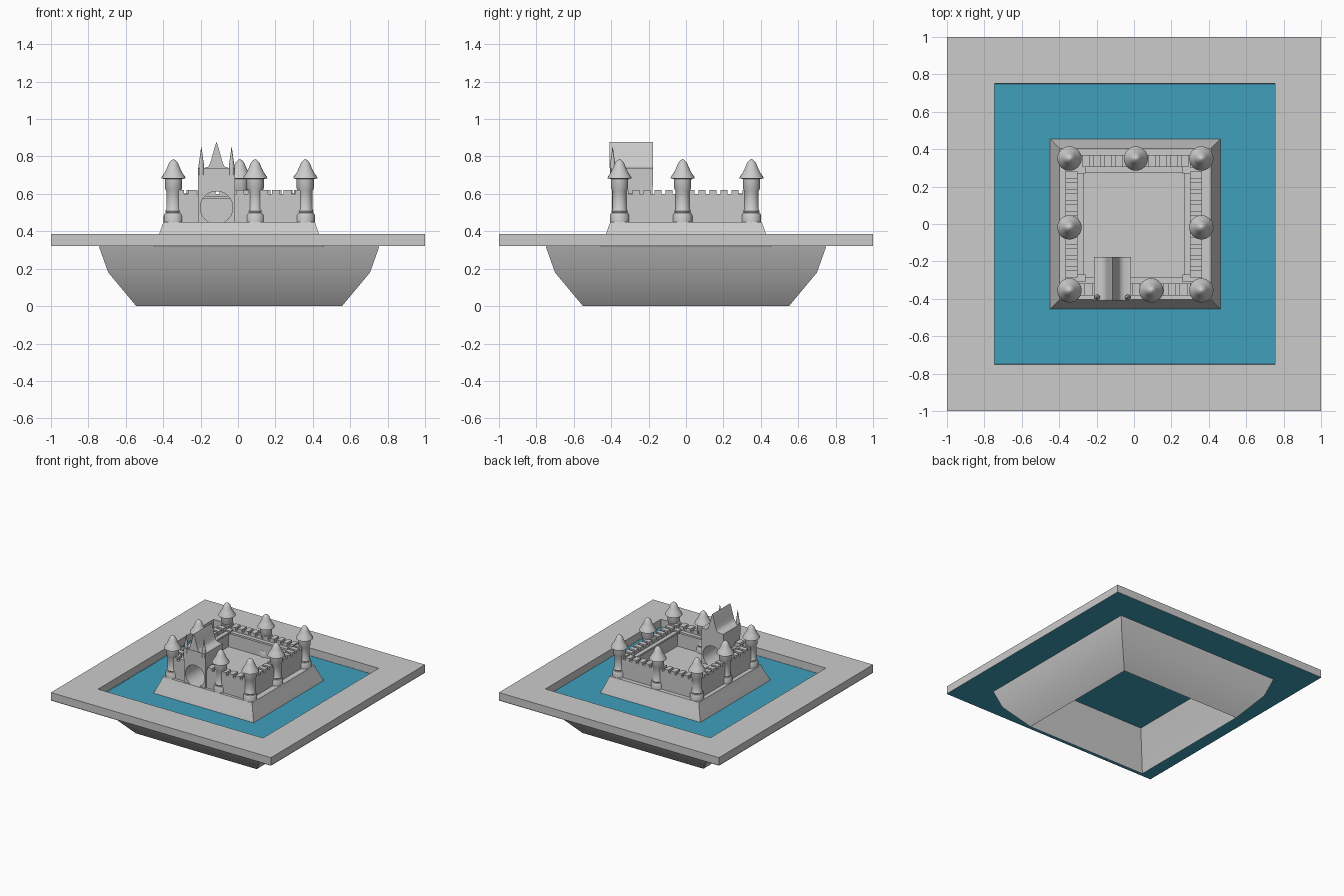
import bpy, bmesh, math

if "Cube" in bpy.data.objects:
    bpy.data.objects.remove(bpy.data.objects["Cube"])

CX = 0.006   # small sideways offset of the island


def finish(name, bm, smooth=None, mat=None, recalc=True):
    if recalc:
        bmesh.ops.recalc_face_normals(bm, faces=bm.faces[:])
    me = bpy.data.meshes.new(name)
    bm.to_mesh(me)
    bm.free()
    ob = bpy.data.objects.new(name, me)
    bpy.context.collection.objects.link(ob)
    if smooth:
        me.shade_smooth()
        me.set_sharp_from_angle(angle=math.radians(smooth))
    if mat:
        me.materials.append(mat)
    return ob


def add_box(bm, x0, x1, y0, y1, z0, z1):
    vs = bmesh.ops.create_cube(bm, size=1)["verts"]
    for v in vs:
        v.co = ((x0, x1)[v.co.x > 0], (y0, y1)[v.co.y > 0], (z0, z1)[v.co.z > 0])


def square_rings(bm, profile, cx, close=False, cap=False):
    """Join square loops given as (half width, height)."""
    loops = [[bm.verts.new((cx + sx * w, sy * w, z))
              for sx, sy in ((-1, -1), (1, -1), (1, 1), (-1, 1))] for w, z in profile]
    pairs = list(zip(loops, loops[1:])) + ([(loops[-1], loops[0])] if close else [])
    for a, b in pairs:
        for i in range(4):
            j = (i + 1) % 4
            bm.faces.new((a[i], a[j], b[j], b[i]))
    if cap:
        bm.faces.new(loops[-1])


def lathe(name, profile, x, y, seg=24):
    bm = bmesh.new()
    rings = [[bm.verts.new((x + r * math.cos(2 * math.pi * i / seg),
                            y + r * math.sin(2 * math.pi * i / seg), z))
              for i in range(seg)] for r, z in profile]
    for a, b in zip(rings, rings[1:]):
        for i in range(seg):
            j = (i + 1) % seg
            bm.faces.new((a[i], a[j], b[j], b[i]))
    bm.faces.new(rings[0])
    bm.faces.new(rings[-1])
    return finish(name, bm, 35)


def extrude_y(name, points, cx, y0, y1, smooth=None):
    """Push an x-z outline from y0 to y1."""
    bm = bmesh.new()
    f = bm.faces.new([bm.verts.new((cx + x, y0, z)) for x, z in points])
    new = bmesh.ops.extrude_face_region(bm, geom=[f])["geom"]
    for v in new:
        if isinstance(v, bmesh.types.BMVert):
            v.co.y = y1
    return finish(name, bm, smooth)


# Water sheet
blue = bpy.data.materials.new("water_blue")
blue.diffuse_color = (0.05, 0.35, 0.50, 1)
blue.use_nodes = True
blue.node_tree.nodes["Principled BSDF"].inputs["Base Color"].default_value = blue.diffuse_color
bm = bmesh.new()
bmesh.ops.create_grid(bm, x_segments=1, y_segments=1, size=1)
for v in bm.verts:
    v.co.z = 0.319
finish("water", bm, mat=blue, recalc=False)

# Square border slab
bm = bmesh.new()
square_rings(bm, [(1, 0.32), (1, 0.385)], 0)
lo_hi = [(0.75, 0.385), (0.75, 0.32)]
bm.free()
bm = bmesh.new()
square_rings(bm, [(1, 0.322), (1, 0.385)] + [(0.75, 0.385), (0.75, 0.322)], 0.003, close=True)
for v in bm.verts:
    if abs(v.co.x) > 0.9:
        v.co.x = math.copysign(1, v.co.x)
finish("border_slab", bm)

# Moat bed that rises into the island
bm = bmesh.new()
square_rings(bm, [(0.75, 0.32), (0.70, 0.18), (0.55, 0.0), (0.455, 0.32),
                  (0.422, 0.40), (0.405, 0.45)], CX, cap=True)
finish("moat_bed_and_island", bm, 40)

# Towers
TOWER = [(0.052, 0.445), (0.052, 0.485), (0.046, 0.497), (0.040, 0.50), (0.044, 0.508),
         (0.038, 0.518), (0.038, 0.615), (0.046, 0.63), (0.046, 0.675), (0.048, 0.69)]
ROOF = [(0.046, 0.68), (0.065, 0.682), (0.062, 0.692), (0.046, 0.715), (0.034, 0.74),
        (0.024, 0.765), (0.012, 0.779), (0.001, 0.786)]
spots = [(-0.345, 0.35), (0.01, 0.35), (0.36, 0.35), (-0.345, -0.018), (0.36, -0.018),
         (-0.345, -0.355), (0.092, -0.355), (0.36, -0.355)]
for x, y in spots:
    lathe("tower", TOWER, x, y)
    lathe("tower_roof", ROOF, x, y)


# Crenellated walls with an inner ledge
def wall(name, a, b, c, along_x, inward):
    bm = bmesh.new()

    def put(s, e, d0, d1, z0, z1):
        d0, d1 = sorted((d0, d1))
        if along_x:
            add_box(bm, s, e, d0, d1, z0, z1)
        else:
            add_box(bm, d0, d1, s, e, z0, z1)

    h = 0.032
    put(a, b, c - h, c + h, 0.445, 0.60)
    n = max(1, round((b - a) / 0.06))
    step = (b - a) / n
    for i in range(n):
        s = a + i * step + step * 0.17
        put(s, s + step * 0.66, c - h, c + h, 0.60, 0.622)
    put(a, b, c + inward * h, c + inward * (h + 0.032), 0.575, 0.59)
    return finish(name, bm)


wall("back_wall", -0.345, 0.36, 0.338, True, -1)
wall("left_wall", -0.355, 0.35, -0.333, False, 1)
wall("right_wall", -0.355, 0.35, 0.332, False, -1)
wall("front_wall_left", -0.345, -0.21, -0.35, True, 1)
wall("front_wall_right", -0.02, 0.36, -0.35, True, 1)

# Corner blocks in the courtyard
for sx in (-1, 1):
    for sy in (-1, 1):
        bm = bmesh.new()
        x, y = sx * 0.282, sy * 0.29
        add_box(bm, x - 0.022, x + 0.022, y - 0.02, y + 0.02, 0.575, 0.602)
        finish("corner_block", bm)

# Gatehouse with a round tunnel
GX = -0.115
arch = []
for i in range(33):
    t = math.radians(242 - 304 * i / 32)
    arch.append((0.087 * math.cos(t), 0.527 + 0.087 * math.sin(t)))
extrude_y("gatehouse", [(-0.098, 0.448)] + arch + [(0.098, 0.448), (0.098, 0.645), (-0.098, 0.645)],
          GX, -0.395, -0.18, 30)
extrude_y("gatehouse_upper", [(-0.1, 0.643), (0.1, 0.643), (0.1, 0.738), (-0.1, 0.738)],
          GX, -0.40, -0.177)

# Swept gable roof, right half mirrored to the left
half = [(0.1, 0.737), (0.065, 0.739), (0.043, 0.746), (0.034, 0.765), (0.022, 0.805), (0.01, 0.85)]
roof = half + [(0, 0.878)] + [(-x, z) for x, z in reversed(half)]
extrude_y("gatehouse_roof", roof, GX, -0.41, -0.177, 50)

# Front spires
for s in (-1, 1):
    lathe("gate_spire", [(0.014, 0.70), (0.015, 0.75), (0.009, 0.79), (0.001, 0.85)],
          GX + s * 0.081, -0.392, 12)
